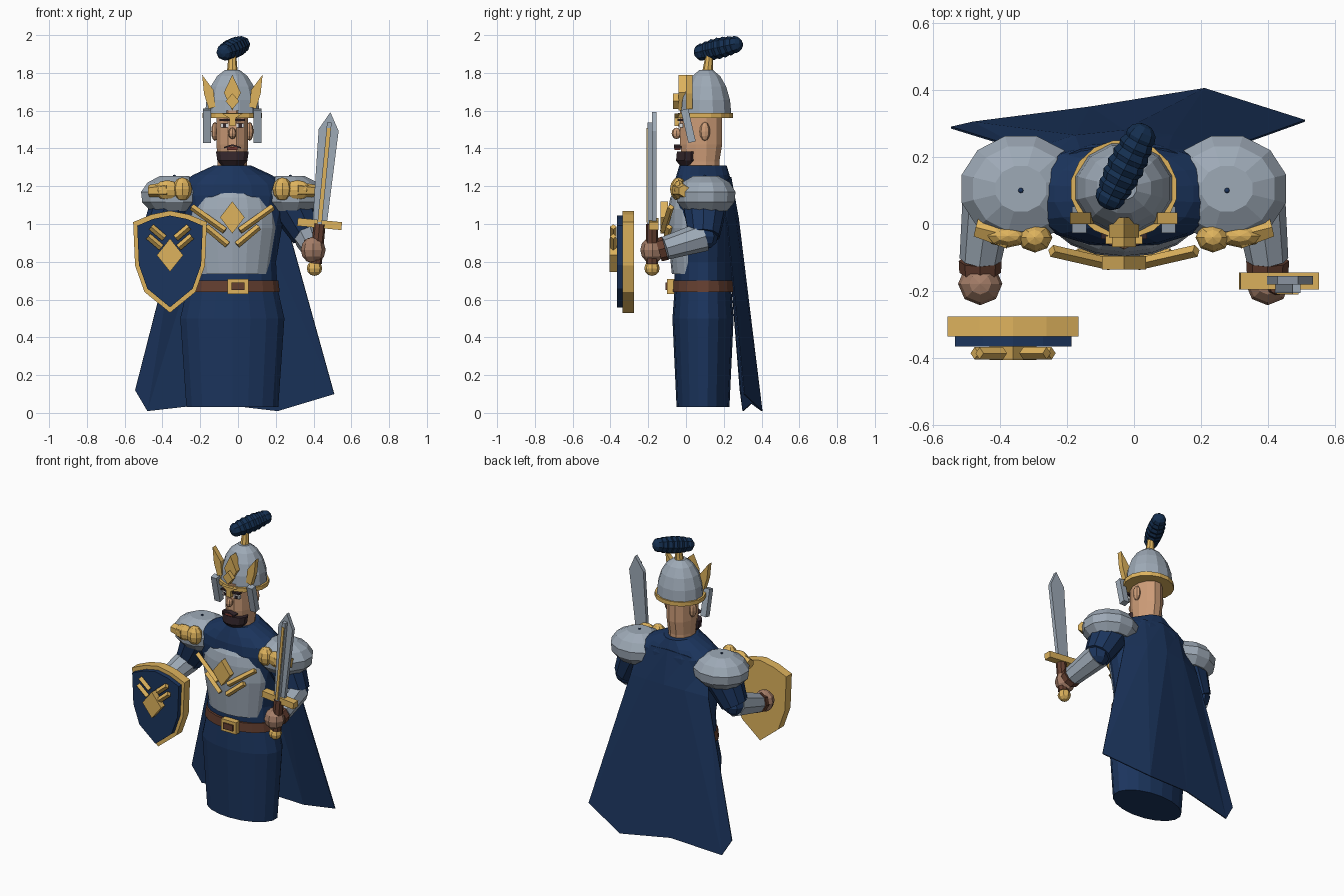
import bpy, bmesh
from math import sin, cos, pi, radians
from mathutils import Matrix, Vector

if "Cube" in bpy.data.objects:
    bpy.data.objects.remove(bpy.data.objects["Cube"], do_unlink=True)


def material(name, red, green, blue):
    mat = bpy.data.materials.new(name)
    mat.use_nodes = True
    mat.diffuse_color = (red, green, blue, 1)
    mat.node_tree.nodes["Principled BSDF"].inputs["Base Color"].default_value = mat.diffuse_color
    return mat


navy = material("navy cloth", 0.011, 0.035, 0.11)
plume_blue = material("plume blue", 0.007, 0.028, 0.08)
steel = material("steel", 0.34, 0.4, 0.47)
gold = material("gold", 0.73, 0.45, 0.11)
leather = material("brown leather", 0.13, 0.05, 0.03)
skin = material("skin", 0.62, 0.34, 0.19)
hand_tan = material("tan hand", 0.38, 0.21, 0.14)
hair = material("dark hair", 0.035, 0.02, 0.025)
lip_red = material("dark red lips", 0.2, 0.04, 0.03)
eye_white = material("eye white", 0.7, 0.7, 0.7)

# The figure's own axis stands slightly to the right of the centre
body_frame = Matrix.Translation((-0.03, 0, 0))
identity = Matrix()
both_sides = (-1, 1)


def finish(name, mat, bm, frame=identity):
    bmesh.ops.recalc_face_normals(bm, faces=bm.faces)
    mesh = bpy.data.meshes.new(name)
    bm.to_mesh(mesh)
    bm.free()
    mesh.materials.append(mat)
    part = bpy.data.objects.new(name, mesh)
    part.matrix_world = body_frame @ frame
    bpy.context.scene.collection.objects.link(part)
    return part


def skin_loops(name, mat, loops, frame=identity):
    """Join closed loops of points into a capped solid."""
    bm = bmesh.new()
    rings = [[bm.verts.new(point) for point in loop] for loop in loops]
    for lower, upper in zip(rings, rings[1:]):
        for i in range(len(lower)):
            bm.faces.new((lower[i - 1], lower[i], upper[i], upper[i - 1]))
    bm.faces.new(rings[0])
    bm.faces.new(rings[-1])
    return finish(name, mat, bm, frame)


def ellipse(x, y, z, rx, ry, sides):
    turns = [2 * pi * (i + 0.5) / sides for i in range(sides)]
    return [(x + rx * cos(a), y + ry * sin(a), z) for a in turns]


def loft(name, mat, y, rings, sides=12):
    """Upright body from (height, half width, half depth) rings."""
    skin_loops(name, mat, [ellipse(0, y, z, rx, ry, sides) for z, rx, ry in rings])


def barrel(name, mat, centre, radii, low, high, steps=4):
    """Ellipsoid cut flat at a low and a high latitude in degrees."""
    x, y, z = centre
    rx, ry, rz = radii
    tilts = [radians(low + (high - low) * i / steps) for i in range(steps + 1)]
    skin_loops(name, mat, [ellipse(x, y, z + rz * sin(a), rx * cos(a), ry * cos(a), 12) for a in tilts])


def prism(name, mat, outline, y, depth, frame=identity):
    """Outline in x and z, extruded backwards from y."""
    skin_loops(name, mat, [[(x, at, z) for x, z in outline] for at in (y, y + depth)], frame)


def plate(name, mat, x, z, width, height, y, depth, frame=identity):
    left, right, low, high = x - width / 2, x + width / 2, z - height / 2, z + height / 2
    prism(name, mat, [(left, low), (right, low), (right, high), (left, high)], y, depth, frame)


def diamond(name, z, width, height, y, depth, frame=identity):
    prism(name, gold, [(-width, z), (0, z - height), (width, z), (0, z + height)], y, depth, frame)


def rod(name, mat, start, end, r_start, r_end, sides=8, frame=identity):
    start, end = Vector(start), Vector(end)
    span = end - start
    bm = bmesh.new()
    bmesh.ops.create_cone(bm, cap_ends=True, segments=sides, radius1=r_start, radius2=r_end, depth=span.length)
    bm.transform(Matrix.Translation((start + end) / 2) @ span.to_track_quat("Z", "Y").to_matrix().to_4x4())
    finish(name, mat, bm, frame)


def bar(name, start, end, frame=identity):
    rod(name, gold, start, end, 0.018, 0.018, 4, frame)


def ball(name, mat, centre, radii, turn=identity):
    bm = bmesh.new()
    bmesh.ops.create_uvsphere(bm, u_segments=8, v_segments=6, radius=1)
    bm.transform(Matrix.Translation(centre) @ turn @ Matrix.Diagonal((*radii, 1)))
    finish(name, mat, bm)


# Robe, belt and breastplate
loft("robe", navy, 0.09, [(0.03, 0.247, 0.14), (0.5, 0.28, 0.162), (0.66, 0.243, 0.15), (0.8, 0.235, 0.15),
                          (1, 0.27, 0.157), (1.15, 0.31, 0.16), (1.21, 0.29, 0.155), (1.26, 0.21, 0.14),
                          (1.31, 0.1, 0.125)], 18)
loft("belt", leather, 0.09, [(0.64, 0.255, 0.168), (0.7, 0.247, 0.166)], 18)
plate("buckle", gold, 0.03, 0.67, 0.11, 0.08, -0.1, 0.04)
plate("buckle_centre", leather, 0.03, 0.67, 0.07, 0.04, -0.109, 0.009)
loft("breastplate", steel, 0.06, [(0.735, 0.205, 0.135), (0.98, 0.245, 0.16), (1.08, 0.24, 0.155),
                                  (1.14, 0.22, 0.143), (1.19, 0.13, 0.115)], 18)
diamond("chest_diamond", 1.035, 0.065, 0.085, -0.135, 0.04)
for side in both_sides:
    bar("chest_bar_upper", (side * 0.215, -0.08, 1.09), (side * 0.04, -0.12, 0.965))
    bar("chest_bar_lower", (side * 0.14, -0.09, 0.985), (side * 0.025, -0.11, 0.89))

# Cape: two curved rows at the back, then a wind-blown hem
columns = (-1, -0.5, 0, 0.5, 1)
collar = [(0.26 * t, 0.24 - 0.07 * t * t, 1.25 - 0.06 * t * t) for t in columns]
fold = [(0.29 * t, 0.28 - 0.06 * t * t, 1.03 - 0.03 * t * t) for t in columns]
hem = [(-0.515, 0.29, 0.12), (-0.45, 0.305, 0.01), (-0.1, 0.35, 0.05), (0.24, 0.405, 0.01), (0.54, 0.31, 0.1)]
bm = bmesh.new()
grid = [[bm.verts.new(point) for point in row] for row in (collar, fold, hem)]
for upper, lower in zip(grid, grid[1:]):
    for i in range(len(columns) - 1):
        bm.faces.new((upper[i], upper[i + 1], lower[i + 1]))
        bm.faces.new((upper[i], lower[i + 1], lower[i]))
cape = finish("cape", navy, bm)
cape.modifiers.new("thickness", "SOLIDIFY").thickness = 0.006

# Shoulder armour, arms and fists
for side in both_sides:
    shoulder, hand = side * 0.307, side * 0.428
    barrel("pauldron", steel, (shoulder, 0.105, 1.15), (0.185, 0.165, 0.115), -45, 65)
    ball("pauldron_rivet", navy, (shoulder, 0.1, 1.255), (0.008, 0.008, 0.006))
    ball("pauldron_boss", gold, (side * 0.265, -0.04, 1.185), (0.052, 0.045, 0.062))
    ball("pauldron_trim", gold, (side * 0.345, -0.035, 1.18), (0.07, 0.035, 0.052))
    rod("pauldron_tip", gold, (side * 0.34, -0.035, 1.18), (side * 0.44, -0.01, 1.175), 0.045, 0.032, 6)
    elbow, wrist = Vector((side * 0.4, 0.095, 0.935)), Vector((hand, -0.11, 0.872))
    rod("sleeve", navy, (shoulder, 0.1, 1.12), elbow, 0.125, 0.085, 10)
    ball("elbow", navy, elbow, (0.075, 0.075, 0.07))
    rod("forearm_guard", steel, elbow, wrist, 0.08, 0.062)
    rod("cuff", leather, wrist, (hand, -0.145, 0.862), 0.064, 0.062)
    ball("fist", hand_tan, (hand, -0.178, 0.862), (0.066, 0.064, 0.07))

# Shield before the right arm
shield_frame = Matrix.Translation((-0.33, -0.335, 0.82))
half = [(0, 0.25), (0.1, 0.23), (0.195, 0.19), (0.185, -0.04), (0.135, -0.18), (0, -0.29)]
outline = half + [(-x, z) for x, z in half[-2:0:-1]]
prism("shield_rim", gold, outline, 0, 0.06, shield_frame)
prism("shield_face", navy, [(x * 0.89, z * 0.9) for x, z in outline], -0.03, 0.03, shield_frame)
diamond("shield_diamond", 0.015, 0.07, 0.088, -0.07, 0.045, shield_frame)
for side in both_sides:
    for name, inner, low in (("shield_bar_upper", 0.03, 0.105), ("shield_bar_lower", 0.045, 0.055)):
        bar(name, (side * inner, -0.05, low), (side * (inner + 0.07), -0.05, low + 0.06), shield_frame)

# Sword in the left hand, leaning outward
sword_frame = Matrix.Translation((0.462, -0.18, 1)) @ Matrix.Rotation(radians(5.5), 4, "Y")
prism("sword_blade", steel, [(-0.038, 0), (0.038, 0), (0.053, 0.5), (0, 0.595), (-0.053, 0.5)], 0, 0.025, sword_frame)
plate("sword_ridge", steel, 0, 0.27, 0.024, 0.54, -0.025, 0.025, sword_frame)
plate("sword_inlay", gold, 0, 0.26, 0.018, 0.5, -0.03, 0.006, sword_frame)
plate("sword_guard", gold, 0, 0, 0.235, 0.042, -0.015, 0.05, sword_frame)
rod("sword_grip", leather, (0, 0, -0.21), (0, 0, 0), 0.032, 0.032, 8, sword_frame)
ball("sword_pommel", gold, (0.435, -0.18, 0.765), (0.041, 0.041, 0.04))

# Head and face
loft("head", skin, 0.08, [(1.26, 0.08, 0.1), (1.33, 0.08, 0.1), (1.42, 0.087, 0.115), (1.6, 0.087, 0.115)])
loft("beard", hair, 0.01, [(1.305, 0.055, 0.04), (1.335, 0.082, 0.065), (1.385, 0.09, 0.06)])
ball("nose", skin, (0, -0.05, 1.48), (0.022, 0.026, 0.03))
plate("lips", lip_red, 0, 1.4, 0.055, 0.014, -0.06, 0.03)
for side in both_sides:
    eye = side * 0.042
    ball("ear", skin, (side * 0.092, 0.1, 1.49), (0.02, 0.028, 0.05))
    plate("eye", eye_white, eye, 1.522, 0.042, 0.02, -0.036, 0.02)
    plate("pupil", hair, eye, 1.522, 0.017, 0.02, -0.041, 0.006)
    plate("brow", hair, eye, 1.55, 0.052, 0.012, -0.045, 0.03)
    prism("moustache", hair, [(0, 1.412), (side * 0.045, 1.4), (side * 0.045, 1.408), (0, 1.422)], -0.064, 0.04)

# Helmet
barrel("helmet_dome", steel, (0, 0.107, 1.575), (0.15, 0.138, 0.25), 0, 75)
loft("helmet_band", gold, 0.104, [(1.56, 0.16, 0.148), (1.587, 0.16, 0.148)], 16)
diamond("helmet_diamond", 1.695, 0.045, 0.095, -0.04, 0.06)
diamond("helmet_jewel", 1.65, 0.036, 0.042, -0.068, 0.03)
brow_guard = [(-0.055, 1.585), (-0.016, 1.56), (-0.016, 1.52), (0.016, 1.52), (0.016, 1.56), (0.055, 1.585)]
prism("nose_guard", gold, brow_guard, -0.06, 0.025)
for side in both_sides:
    wing = [(0.16, 1.79), (0.15, 1.69), (0.125, 1.61), (0.09, 1.62), (0.1, 1.71)]
    prism("helmet_wing", gold, [(side * x, z) for x, z in wing], 0, 0.034)
    cheek_frame = Matrix.Translation((side * 0.133, 0.012, 1.52)) @ Matrix.Rotation(radians(13), 4, "X")
    plate("cheek_guard", steel, 0, 0, 0.042, 0.178, -0.02, 0.04, cheek_frame)

# Plume of overlapping tufts on a stem
rod("plume_stem", gold, (0, 0.115, 1.81), (0, 0.125, 1.9), 0.028, 0.02)
front, back = Vector((-0.04, 0.082, 1.91)), Vector((0.05, 0.26, 1.95))
facing = (back - front).to_track_quat("Z", "Y").to_matrix().to_4x4()
tufts = 7
for i in range(tufts):
    along = i / (tufts - 1)
    radius = 0.046 + 0.012 * sin(pi * along)
    ball("plume_tuft", plume_blue, front.lerp(back, along), (radius, radius, 0.04), facing)
